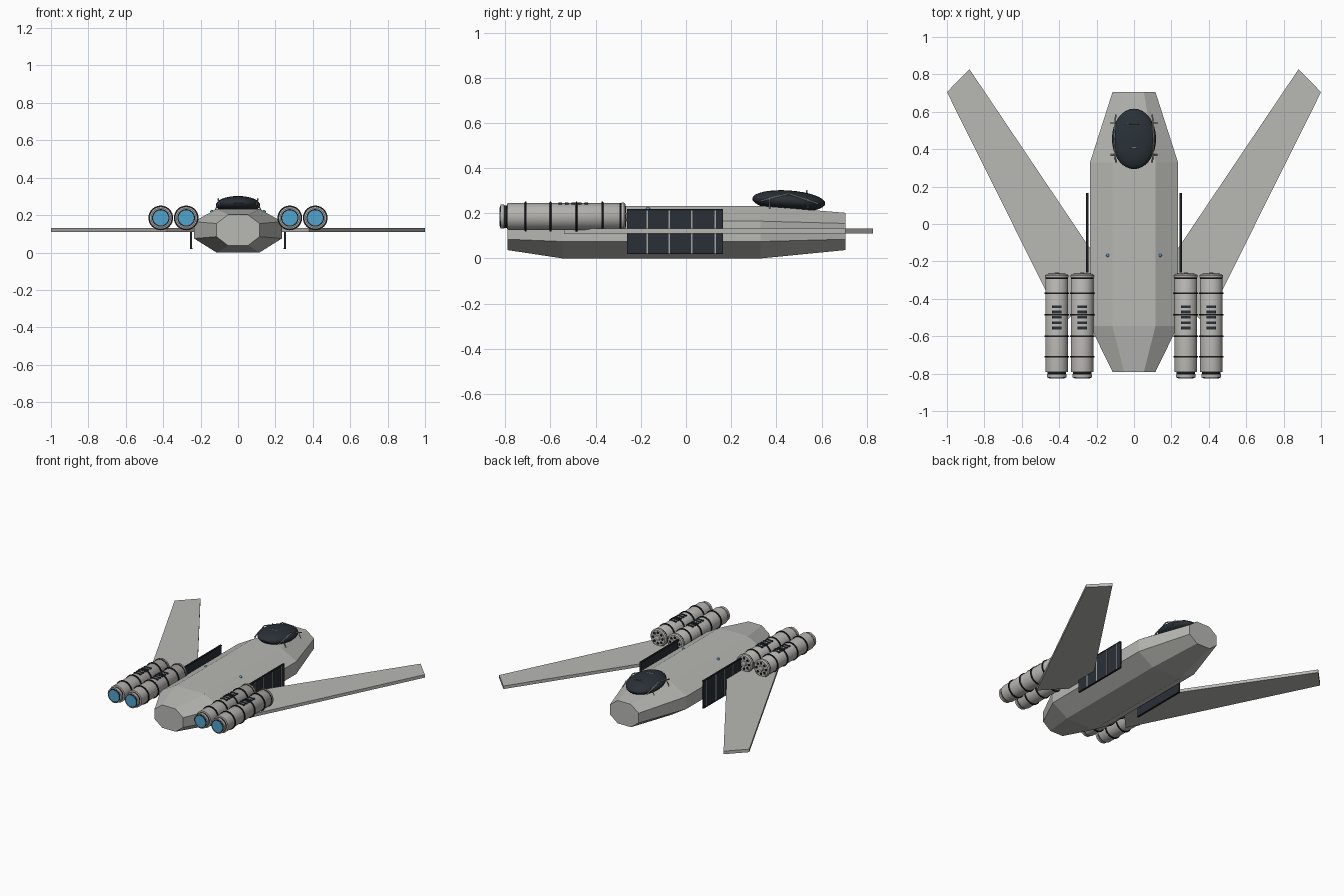
import bpy, bmesh, math
from mathutils import Vector, Matrix

cube = bpy.data.objects.get("Cube")
if cube:
    bpy.data.objects.remove(cube, do_unlink=True)


def material(name, r, g, b):
    m = bpy.data.materials.new(name)
    m.use_nodes = True
    m.diffuse_color = (r, g, b, 1)
    m.node_tree.nodes["Principled BSDF"].inputs["Base Color"].default_value = (r, g, b, 1)
    return m


HULL = material("hull grey", 0.48, 0.48, 0.46)
ENGINE = material("engine grey", 0.47, 0.46, 0.44)
TRIM = material("frame grey", 0.36, 0.37, 0.36)
DARK = material("dark slate", 0.022, 0.03, 0.038)
BLACK = material("black band", 0.01, 0.011, 0.013)
GLOW = material("thruster blue", 0.08, 0.37, 0.62)


def finish(name, bm, mat, smooth=False):
    bmesh.ops.recalc_face_normals(bm, faces=bm.faces)
    mesh = bpy.data.meshes.new(name)
    bm.to_mesh(mesh)
    bm.free()
    mesh.materials.append(mat)
    ob = bpy.data.objects.new(name, mesh)
    bpy.context.collection.objects.link(ob)
    if smooth:
        bpy.ops.object.select_all(action='DESELECT')
        ob.select_set(True)
        bpy.context.view_layer.objects.active = ob
        bpy.ops.object.shade_smooth_by_angle(angle=math.radians(35))
    return ob


def box(name, center, size, mat):
    bm = bmesh.new()
    bmesh.ops.create_cube(bm, size=1, matrix=Matrix.Translation(center) @ Matrix.Diagonal((*size, 1)))
    return finish(name, bm, mat)


def lathe(name, x, z, profile, mat, sides=32):
    """Revolve (radius, y) points about an axis parallel to y."""
    bm = bmesh.new()
    rings = [[bm.verts.new((x + r * math.cos(2 * math.pi * i / sides), y,
                            z + r * math.sin(2 * math.pi * i / sides))) for i in range(sides)]
             for r, y in profile]
    for a, b in zip(rings, rings[1:]):
        for i in range(sides):
            j = (i + 1) % sides
            bm.faces.new((a[i], a[j], b[j], b[i]))
    bm.faces.new(rings[0])
    bm.faces.new(rings[-1])
    return finish(name, bm, mat, True)


def rod(name, points, radius, mat):
    """Thin round bars joining consecutive points."""
    bm = bmesh.new()
    for a, b in zip(points, points[1:]):
        a, b = Vector(a), Vector(b)
        turn = (b - a).to_track_quat('Z', 'Y').to_matrix().to_4x4()
        bmesh.ops.create_cone(bm, cap_ends=True, segments=8, radius1=radius, radius2=radius,
                              depth=(b - a).length, matrix=Matrix.Translation((a + b) / 2) @ turn)
    return finish(name, bm, mat, True)


# Fuselage: octagonal sections, tapered at both ends
def octagon(flat, half, low, shoulder_low, shoulder_high, top):
    right = [(flat, low), (half, shoulder_low), (half, shoulder_high), (flat, top)]
    return right + [(-x, z) for x, z in reversed(right)]


END = octagon(0.053, 0.115, 0.037, 0.085, 0.155, 0.202)
MID = octagon(0.115, 0.235, 0.0, 0.075, 0.165, 0.233)
bm = bmesh.new()
loops = [[bm.verts.new((x, y, z)) for x, z in section]
         for y, section in ((-0.79, END), (-0.545, MID), (0.33, MID), (0.705, END))]
for a, b in zip(loops, loops[1:]):
    for i in range(8):
        j = (i + 1) % 8
        bm.faces.new((a[i], a[j], b[j], b[i]))
bm.faces.new(loops[0])
bm.faces.new(loops[-1])
finish("fuselage", bm, HULL)

# Canopy with its small top bars
bm = bmesh.new()
bmesh.ops.create_uvsphere(bm, u_segments=32, v_segments=16, radius=1,
                          matrix=Matrix.Translation((0, 0.455, 0.254))
                          @ Matrix.Rotation(math.radians(-4), 4, 'X')
                          @ Matrix.Diagonal((0.118, 0.162, 0.047, 1)))
finish("canopy", bm, DARK, True)
for y in (0.41, 0.535):
    rod("canopy_top_bar", [(-0.035, y, 0.291), (-0.02, y, 0.3), (0.02, y, 0.3), (0.035, y, 0.291)], 0.003, TRIM)

ENGINE_PROFILE = [(0.046, -0.822), (0.053, -0.822), (0.053, -0.805), (0.047, -0.8), (0.047, -0.793),
                  (0.06, -0.79), (0.06, -0.295), (0.057, -0.29), (0.063, -0.285),
                  (0.063, -0.275), (0.055, -0.268)]

for side, s in (("left", 1), ("right", -1)):
    # Swept wing slab
    bm = bmesh.new()
    outline = [(1.0, 0.705), (0.88, 0.828), (0.137, -0.276), (0.38, -0.54)]
    face = bm.faces.new([bm.verts.new((s * x, y, 0.11)) for x, y in outline])
    out = bmesh.ops.extrude_face_region(bm, geom=[face])
    bmesh.ops.translate(bm, vec=(0, 0, 0.022), verts=[g for g in out["geom"] if isinstance(g, bmesh.types.BMVert)])
    finish(side + "_wing", bm, HULL)

    # Ribbed side panel
    box(side + "_side_panel", (s * 0.251, -0.048, 0.119), (0.009, 0.425, 0.196), DARK)
    for y in (-0.172, -0.075, 0.025, 0.13):
        box(side + "_panel_rib", (s * 0.253, y, 0.118), (0.009, 0.007, 0.19), TRIM)
    for z in (0.022, 0.216):
        box(side + "_panel_edge", (s * 0.251, -0.048, z), (0.013, 0.425, 0.006), BLACK)

    # Canopy frame
    rod(side + "_canopy_frame", [(s * 0.098, 0.33, 0.254), (s * 0.106, 0.455, 0.287),
                                 (s * 0.098, 0.585, 0.242)], 0.004, TRIM)
    for y in (0.37, 0.54):
        rod(side + "_canopy_strut", [(s * 0.1, y, 0.27), (s * 0.125, y, 0.222)], 0.003, TRIM)

    # Marker light
    bm = bmesh.new()
    bmesh.ops.create_uvsphere(bm, u_segments=12, v_segments=8, radius=0.009,
                              matrix=Matrix.Translation((s * 0.14, -0.168, 0.219)))
    finish(side + "_marker_light", bm, GLOW, True)

    # Paired engines
    for pos, x in (("inner", 0.277), ("outer", 0.413)):
        name, x, z = side + "_" + pos + "_engine", s * x, 0.185
        lathe(name, x, z, ENGINE_PROFILE, ENGINE)
        lathe(name + "_nozzle_rim", x, z, [(0.047, -0.824), (0.047, -0.81)], BLACK)
        lathe(name + "_glow", x, z, [(0.041, -0.826), (0.041, -0.815)], GLOW)
        lathe(name + "_neck", x, z, [(0.05, -0.805), (0.05, -0.79)], BLACK)
        for y in (-0.71, -0.6, -0.485, -0.37):
            lathe(name + "_band", x, z, [(0.062, y - 0.005), (0.066, y - 0.003),
                                         (0.066, y + 0.003), (0.062, y + 0.005)], BLACK)
        lathe(name + "_front_seam", x, z, [(0.061, -0.294), (0.061, -0.288)], BLACK)
        # Front cap: hub and a ring of ports
        lathe(name + "_hub", x, z, [(0.02, -0.27), (0.016, -0.262), (0.006, -0.258)], ENGINE, 16)
        for i in range(8):
            a = 2 * math.pi * i / 8
            lathe(name + "_port", x + 0.038 * math.cos(a), z + 0.038 * math.sin(a),
                  [(0.009, -0.27), (0.009, -0.265)], BLACK, 10)
        # Top vents
        for i in range(5):
            box(name + "_vent", (x, -0.442 - 0.0285 * i, z + 0.056), (0.052, 0.015, 0.012), DARK)
